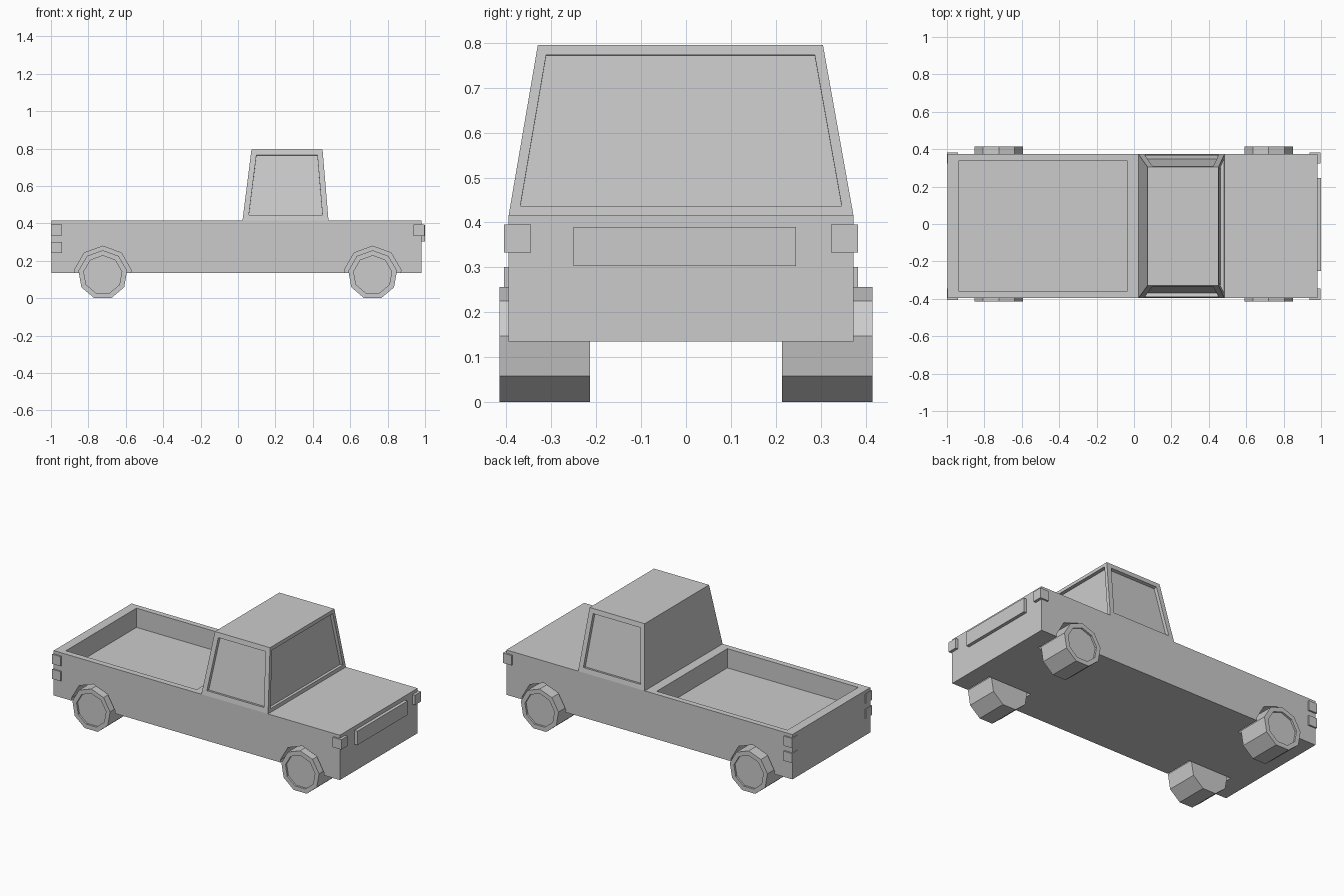
import bpy, bmesh
from math import sin, cos, radians
from mathutils import Vector

if "Cube" in bpy.data.objects:
    bpy.data.objects.remove(bpy.data.objects["Cube"])

YC = -0.011           # body centre line
WHEEL_Z, WHEEL_R = 0.124, 0.132


def finish(bm, name):
    bmesh.ops.recalc_face_normals(bm, faces=bm.faces)
    me = bpy.data.meshes.new(name)
    bm.to_mesh(me)
    bm.free()
    ob = bpy.data.objects.new(name, me)
    bpy.context.collection.objects.link(ob)
    return ob


def add_box(bm, x0, x1, y0, y1, z0, z1):
    vs = bmesh.ops.create_cube(bm, size=1)["verts"]
    for v in vs:
        v.co = Vector((x0 if v.co.x < 0 else x1,
                       y0 if v.co.y < 0 else y1,
                       z0 if v.co.z < 0 else z1))


def box(name, *dims):
    bm = bmesh.new()
    add_box(bm, *dims)
    return finish(bm, name)


def nonagon_prism(x, r, y0, y1):
    bm = bmesh.new()
    ring = [bm.verts.new((x + r * sin(radians(40 * i)), y0, WHEEL_Z + r * cos(radians(40 * i))))
            for i in range(9)]
    face = bm.faces.new(ring)
    ext = bmesh.ops.extrude_face_region(bm, geom=[face])["geom"]
    for v in ext:
        if isinstance(v, bmesh.types.BMVert):
            v.co.y = y1
    bmesh.ops.recalc_face_normals(bm, faces=bm.faces)
    return bm


def recess(bm, face, margin, depth):
    bmesh.ops.inset_individual(bm, faces=[face], thickness=margin, use_even_offset=True)
    bmesh.ops.inset_individual(bm, faces=[face], thickness=0, depth=-depth)


def face_towards(bm, direction, zmin=-1):
    d = Vector(direction)
    bm.normal_update()
    return max((f for f in bm.faces if f.calc_center_median().z > zmin),
               key=lambda f: f.normal.dot(d))


# Body with the cab pulled up out of its top
bm = bmesh.new()
add_box(bm, -0.996, 0.98, -0.395, 0.373, 0.135, 0.415)
for x in (0.024, 0.484):
    bmesh.ops.bisect_plane(bm, geom=bm.verts[:] + bm.edges[:] + bm.faces[:],
                           plane_co=(x, 0, 0), plane_no=(1, 0, 0))
bm.normal_update()
base = next(f for f in bm.faces if f.normal.z > 0.9 and 0.1 < f.calc_center_median().x < 0.4)
roof = bmesh.ops.extrude_discrete_faces(bm, faces=[base])["faces"][0]
for v in roof.verts:
    v.co = (0.072 if v.co.x < 0.2 else 0.452, -0.33 if v.co.y < 0 else 0.305, 0.795)
bmesh.ops.remove_doubles(bm, verts=bm.verts[:], dist=1e-4)
bmesh.ops.recalc_face_normals(bm, faces=bm.faces)

# Windscreen and side windows
windows = [(face_towards(bm, d, 0.5), m) for d, m in
           (((1, 0, 0), 0.022), ((0, 1, 0), 0.03), ((0, -1, 0), 0.03))]
for f, m in windows:
    recess(bm, f, m, 0.02)
body = finish(bm, "truck_body")

# Cut the cargo bed and the wheel arches
cutters = [box("bed_cutter", -0.938, -0.035, -0.358, 0.338, 0.295, 0.6)]
for x in (-0.723, 0.72):
    for y0, y1 in ((-0.6, -0.208), (0.208, 0.6)):
        cutters.append(finish(nonagon_prism(x, 0.154, y0, y1), "arch_cutter"))
bpy.context.view_layer.objects.active = body
for c in cutters:
    c.hide_render = True
    mod = body.modifiers.new("cut", "BOOLEAN")
    mod.operation, mod.solver, mod.object = "DIFFERENCE", "EXACT", c
    bpy.ops.object.modifier_apply(modifier=mod.name)
for c in cutters:
    bpy.data.objects.remove(c)

# Wheels with recessed hubs
for xname, x in (("rear", -0.723), ("front", 0.72)):
    for yname, s in (("right", -1), ("left", 1)):
        bm = nonagon_prism(x, WHEEL_R, s * 0.214, s * 0.415)
        recess(bm, face_towards(bm, (0, s, 0)), 0.027, 0.012)
        finish(bm, f"{xname}_{yname}_wheel")

# Corner lights, mirrored about the body centre line
for yname, s in (("right", -1), ("left", 1)):
    ys = sorted((YC + s * 0.334, YC + s * 0.394))
    box(f"{yname}_headlight", 0.937, 0.997, *ys, 0.333, 0.395)
    box(f"{yname}_upper_tail_light", -1.0, -0.942, *ys, 0.335, 0.395)
    box(f"{yname}_lower_tail_light", -1.0, -0.942, *ys, 0.241, 0.301)

# Grille
box("grille", 0.96, 1.0, -0.25, 0.245, 0.303, 0.39)
